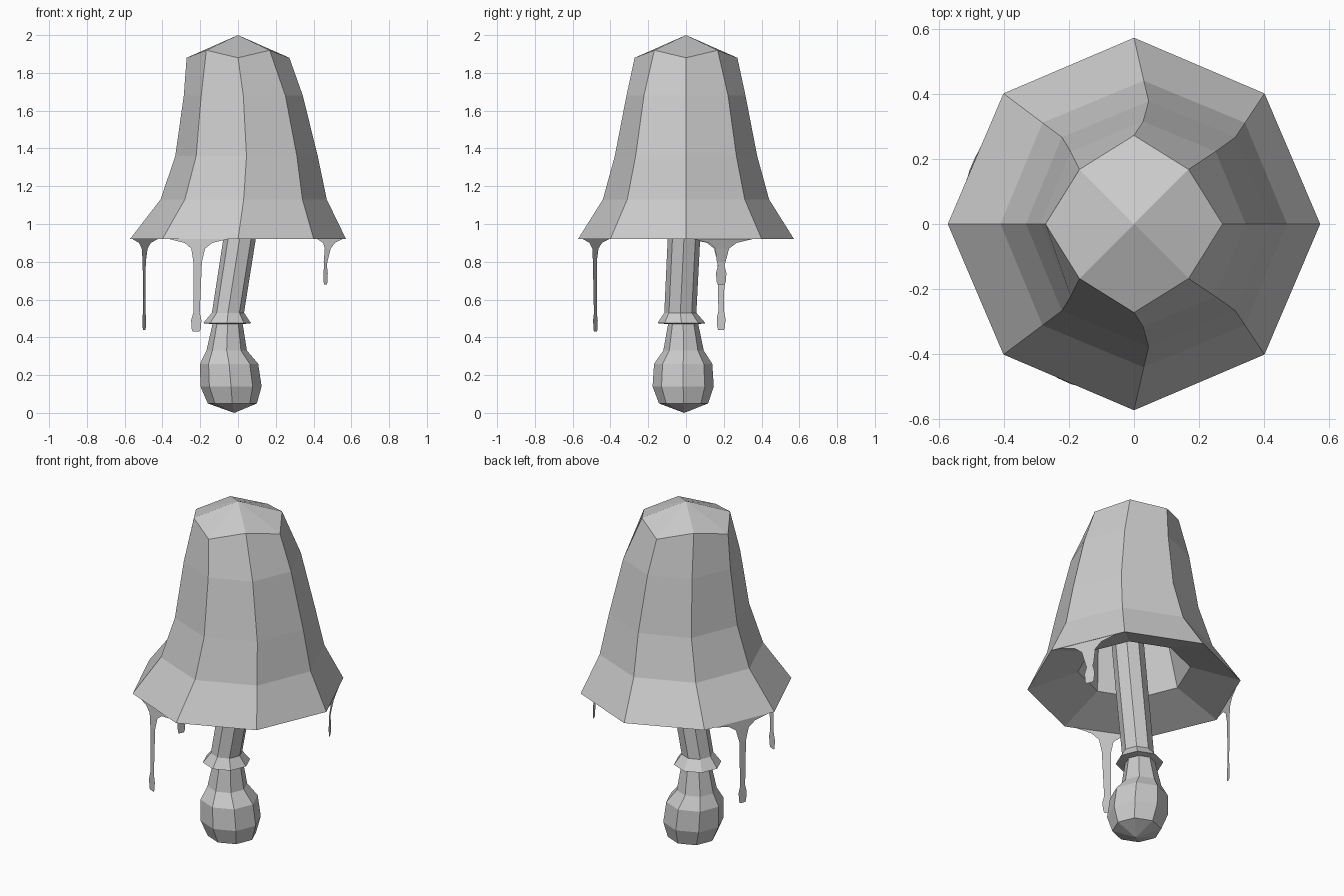
import bpy, bmesh
from math import sin, cos, pi
from mathutils import Vector

if "Cube" in bpy.data.objects:
    bpy.data.objects.remove(bpy.data.objects["Cube"])

SIDES = 8


def finish(bm, name):
    bmesh.ops.recalc_face_normals(bm, faces=bm.faces)
    mesh = bpy.data.meshes.new(name)
    bm.to_mesh(mesh)
    bm.free()
    obj = bpy.data.objects.new(name, mesh)
    bpy.context.collection.objects.link(obj)
    return obj


def loft(name, rings, tip, close_end=False):
    """Octagonal skin from a tip point through rings of
    (cx, cy, z, radius, diagonal radius offset, diagonal z offset)."""
    bm = bmesh.new()
    apex = bm.verts.new(tip)
    prev = None
    for cx, cy, z, r, dr, dz in rings:
        ring = []
        for i in range(SIDES):
            a = 2 * pi * i / SIDES
            rr = r + dr * (i % 2)
            ring.append(bm.verts.new((cx + rr * cos(a), cy + rr * sin(a), z + dz * (i % 2))))
        for i in range(SIDES):
            j = (i + 1) % SIDES
            if prev:
                bm.faces.new((prev[i], prev[j], ring[j], ring[i]))
            else:
                bm.faces.new((apex, ring[j], ring[i]))
        prev = ring
    if close_end:
        bm.faces.new(prev)
    return finish(bm, name)


# Bell-shaped cap leaning slightly right, with its rim folded in to a hollow underside
cap = loft("cap", [
    (0.00, 0, 1.88, 0.272, -0.035, 0.04),
    (0.028, 0, 1.68, 0.315, 0, 0),
    (0.045, 0, 1.36, 0.377, 0, 0),
    (0.03, 0, 1.13, 0.44, 0, 0),
    (0.00, 0, 0.92, 0.572, -0.005, 0),
    (0.00, 0, 1.015, 0.30, 0, 0),
    (0.035, 0, 1.35, 0.25, 0, 0),
], (0, 0, 2.0), close_end=True)

# Bulbous foot, collar and leaning stem in one skin
loft("stem", [
    (-0.03, -0.013, 0.05, 0.13, 0, 0),
    (-0.037, -0.015, 0.14, 0.162, 0, 0),
    (-0.047, -0.015, 0.26, 0.154, 0, 0),
    (-0.06, -0.013, 0.33, 0.107, 0, 0),
    (-0.055, -0.015, 0.47, 0.08, 0, 0),
    (-0.058, -0.024, 0.475, 0.127, 0, 0),
    (-0.053, -0.03, 0.53, 0.085, 0, 0),
    (0.008, -0.011, 0.92, 0.086, 0, 0),
    (0.075, 0.012, 1.35, 0.086, 0, 0),
], (-0.02, -0.01, 0.0), close_end=True)


def drip(name, a, b, centre, width, bottom, lean, sway):
    """Flat slime drip hanging from rim edge a-b; centre is the fraction along it.
    lean pushes the lower end outward, sway moves it along the edge."""
    a, b = Vector((*a, 0)), Vector((*b, 0))
    along = (b - a).normalized()
    mid = a.lerp(b, centre)
    out = ((a + b) / 2).normalized()
    w, z = width / 2, bottom
    half = [(0.17, 0.92), (0.08, 0.90), (0.04, 0.87), (w, 0.80), (w * 0.75, z + 0.10),
            (w * 1.2, z + 0.06), (w * 1.05, z + 0.015), (w * 0.8, z)]
    bm = bmesh.new()
    rows = []
    for u, h in half:
        t = min(1, (0.92 - h) / 0.1)
        k = (0.92 - h) / (0.92 - z)
        pos = mid + out * lean * t + along * sway * k + Vector((0, 0, h))
        rows.append([bm.verts.new(pos + along * s * u) for s in (-1, 1)])
    for (p, q), (r, s) in zip(rows, rows[1:]):
        bm.faces.new((p, q, s, r))
    finish(bm, name)


drip("front_drip", (-0.40, -0.39), (0.0, -0.57), 0.48, 0.05, 0.43, 0.008, -0.012)
drip("left_drip", (-0.57, 0.0), (-0.40, 0.40), 0.46, 0.042, 0.44, 0.005, 0.0)
drip("right_drip", (0.57, 0.0), (0.40, 0.40), 0.49, 0.05, 0.68, -0.025, 0.0)
